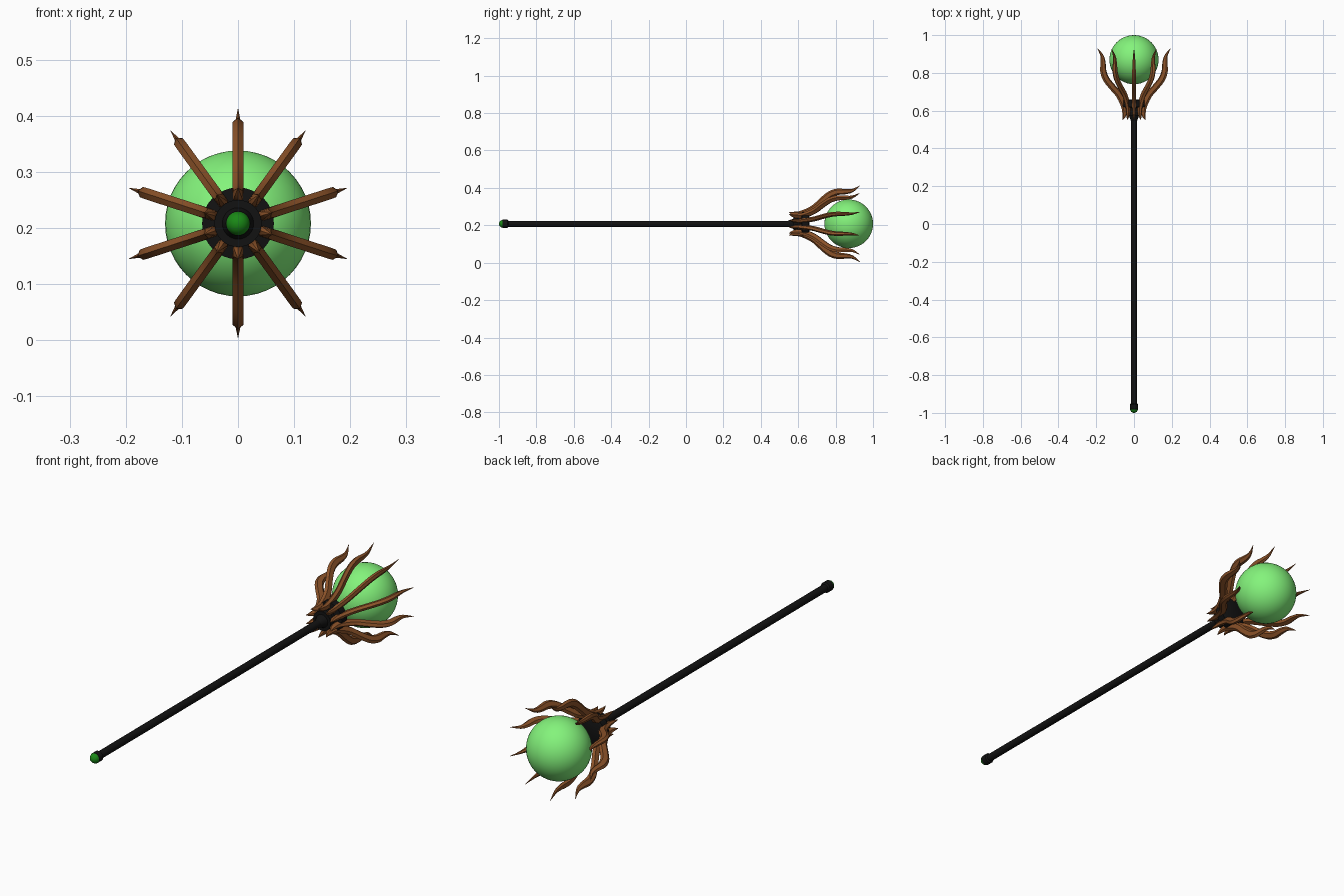
import bpy, bmesh, math
from mathutils import Vector

if "Cube" in bpy.data.objects:
    bpy.data.objects.remove(bpy.data.objects["Cube"])

ZC = 0.208  # height of the staff axis, which runs along y


def material(name, rgb):
    m = bpy.data.materials.new(name)
    m.diffuse_color = (*rgb, 1)
    m.use_nodes = True
    m.node_tree.nodes["Principled BSDF"].inputs["Base Color"].default_value = m.diffuse_color
    return m


BLACK = material("black", (0.006, 0.006, 0.006))
BROWN = material("brown", (0.26, 0.085, 0.022))
ORB = material("light_green", (0.23, 0.9, 0.2))
GEM = material("dark_green", (0.01, 0.25, 0.008))


def loft(name, rings, mat, angle=30):
    """Skin a list of equal-length vertex rings and cap both ends."""
    bm = bmesh.new()
    vs = [[bm.verts.new(p) for p in ring] for ring in rings]
    n = len(vs[0])
    for a, b in zip(vs, vs[1:]):
        for i in range(n):
            bm.faces.new((a[i], a[(i + 1) % n], b[(i + 1) % n], b[i]))
    bm.faces.new(vs[0])
    bm.faces.new(vs[-1])
    bmesh.ops.recalc_face_normals(bm, faces=bm.faces)
    me = bpy.data.meshes.new(name)
    bm.to_mesh(me)
    bm.free()
    ob = bpy.data.objects.new(name, me)
    bpy.context.collection.objects.link(ob)
    finish(ob, mat, angle)
    return ob


def finish(ob, mat, angle):
    ob.data.materials.append(mat)
    bpy.ops.object.select_all(action='DESELECT')
    ob.select_set(True)
    bpy.context.view_layer.objects.active = ob
    bpy.ops.object.shade_smooth_by_angle(angle=math.radians(angle))


def turned(name, profile, mat, n=32):
    """Revolve (y, radius) points around the staff axis."""
    loft(name, [[(r * math.cos(2 * math.pi * i / n), y, ZC + r * math.sin(2 * math.pi * i / n))
                 for i in range(n)] for y, r in profile], mat)


def ball(name, y, r, mat):
    bpy.ops.mesh.primitive_uv_sphere_add(segments=48, ring_count=24, radius=r, location=(0, y, ZC))
    ob = bpy.context.object
    ob.name = name
    finish(ob, mat, 60)


# shaft, end cap and flared head collar
turned("shaft", [(-0.97, 0.016), (0.6, 0.016)], BLACK)
turned("end_cap", [(-0.985, 0.018), (-0.98, 0.022), (-0.955, 0.022), (-0.95, 0.016)], BLACK)
turned("head_collar", [(0.545, 0.016), (0.575, 0.028), (0.575, 0.042), (0.595, 0.042), (0.595, 0.036),
                       (0.615, 0.036), (0.62, 0.064), (0.655, 0.064), (0.66, 0.055)], BLACK)

# orb and pommel gem
ball("orb", 0.87, 0.13, ORB)
ball("pommel_gem", -0.979, 0.021, GEM)

# wavy claws: (y, radius from axis, thickness factor)
PATH = [(0.55, 0.063, 0.03), (0.575, 0.054, 0.6), (0.61, 0.052, 0.9), (0.65, 0.065, 1.0),
        (0.69, 0.088, 1.0), (0.73, 0.125, 1.0), (0.77, 0.157, 1.0), (0.81, 0.171, 0.95),
        (0.85, 0.172, 0.8), (0.89, 0.178, 0.5), (0.93, 0.204, 0.03)]
# ridged six-sided section: (sideways, outward)
SECTION = [(0, 0.018), (0.01, 0.010), (0.01, -0.010), (0, -0.018), (-0.01, -0.010), (-0.01, 0.010)]


def smooth_path(pts, steps=3):
    """Catmull-Rom refinement of the claw path."""
    p = [Vector(q) for q in pts]
    p = [2 * p[0] - p[1]] + p + [2 * p[-1] - p[-2]]
    out = []
    for a, b, c, d in zip(p, p[1:], p[2:], p[3:]):
        for k in range(steps):
            t = k / steps
            out.append(0.5 * (2 * b + (c - a) * t + (2 * a - 5 * b + 4 * c - d) * t * t
                              + (3 * b - a - 3 * c + d) * t ** 3))
    return out + [p[-2]]


path = smooth_path(PATH)
for k in range(10):
    ang = math.radians(90 + 36 * k)
    radial = Vector((math.cos(ang), 0, math.sin(ang)))
    side = Vector((-math.sin(ang), 0, math.cos(ang)))
    rings = []
    for i, p in enumerate(path):
        d = path[min(i + 1, len(path) - 1)] - path[max(i - 1, 0)]
        tangent = (Vector((0, 1, 0)) * d.x + radial * d.y).normalized()
        normal = (radial - tangent * radial.dot(tangent)).normalized()
        c = Vector((0, p.x, ZC)) + radial * p.y
        rings.append([c + (side * s + normal * o) * max(p.z, 0.03) for s, o in SECTION])
    loft(f"claw_{k + 1}", rings, BROWN)
